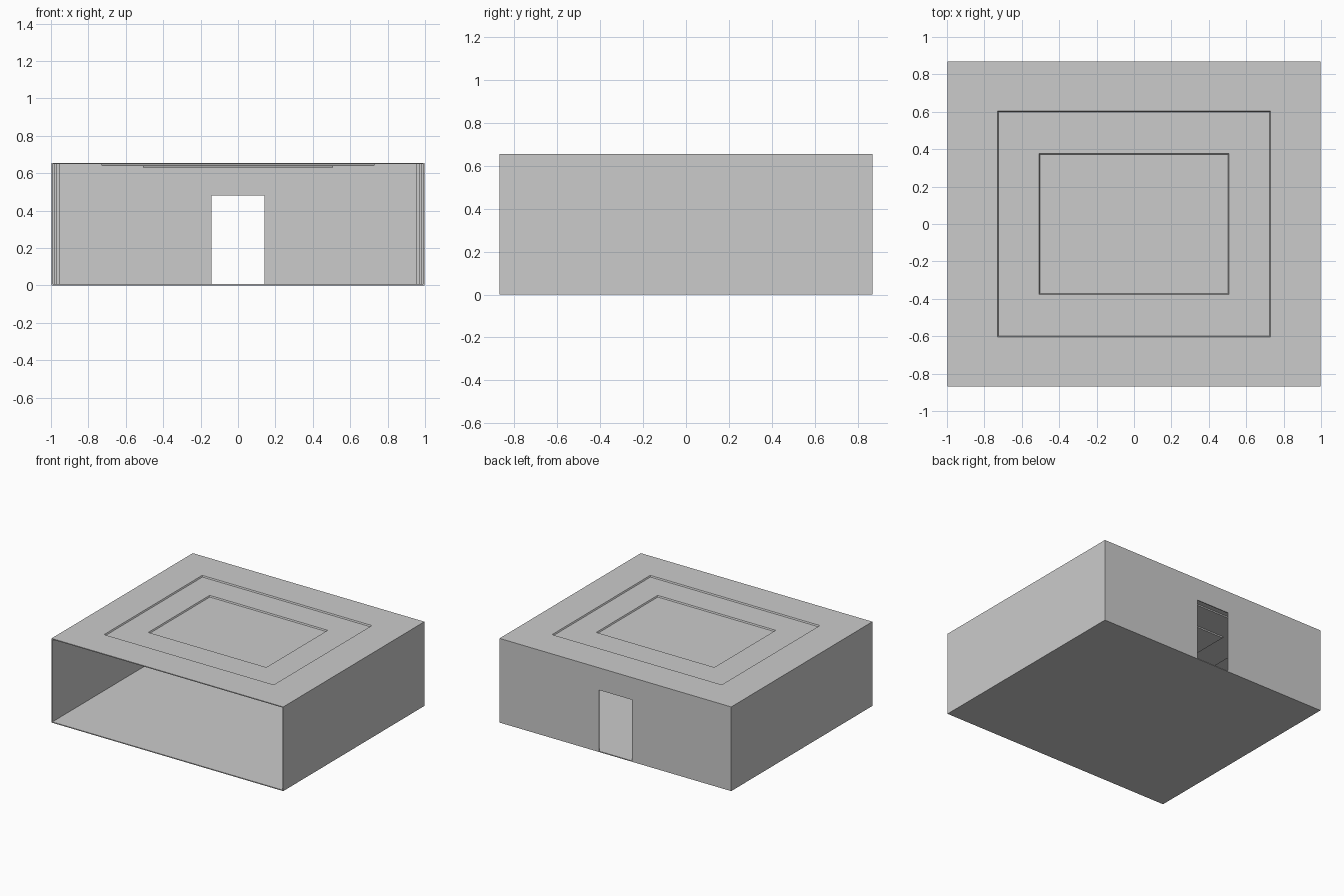
import bpy
import bmesh

cube = bpy.data.objects.get("Cube")
if cube:
    bpy.data.objects.remove(cube)

HX, HY, TOP = 0.997, 0.868, 0.655   # half width, half depth, height
T = 0.007                           # shell thickness

grey = bpy.data.materials.new("plain grey")
grey.use_nodes = True
colour = (0.6, 0.6, 0.6, 1)
grey.diffuse_color = colour
grey.node_tree.nodes["Principled BSDF"].inputs["Base Color"].default_value = colour


def finish(name, bm):
    mesh = bpy.data.meshes.new(name)
    bm.to_mesh(mesh)
    bm.free()
    mesh.materials.append(grey)
    obj = bpy.data.objects.new(name, mesh)
    bpy.context.collection.objects.link(obj)
    return obj


def box(name, lo, hi):
    bm = bmesh.new()
    bmesh.ops.create_cube(bm, size=1)
    for v in bm.verts:
        v.co = [(a + b) / 2 + c * (b - a) for a, b, c in zip(lo, hi, v.co)]
    return finish(name, bm)


# Floor slab
box("floor", (-HX, -HY, 0), (HX, HY, T))

# Side walls and stepped trims in the back corners
for side, sign in (("left", 1), ("right", -1)):
    def side_box(name, inner, outer, y0, y1):
        a, b = sorted((sign * inner, sign * outer))
        box(f"{side}_{name}", (a, y0, T), (b, y1, TOP - T))

    side_box("wall", HX - T, HX, -HY, HY)
    steps = [(0.952, 0.015), (0.97, 0.03), (0.981, 0.045)]
    for i, (inner, depth) in enumerate(steps):
        outer = steps[i + 1][0] if i < 2 else HX - T
        side_box(f"corner_trim_{i + 1}", inner, outer, HY - T - depth, HY - T)

# Back wall: one outline around the doorway, extruded to thickness
DOOR_X, DOOR_Z = 0.142, 0.482
half = [(DOOR_X, DOOR_Z), (DOOR_X, T), (HX - T, T), (HX - T, TOP - T)]
outline = half + [(-x, z) for x, z in reversed(half)]
bm = bmesh.new()
face = bm.faces.new([bm.verts.new((x, HY - T, z)) for x, z in outline])
extruded = bmesh.ops.extrude_face_region(bm, geom=[face])["geom"]
bmesh.ops.translate(bm, vec=(0, T, 0),
                    verts=[g for g in extruded if isinstance(g, bmesh.types.BMVert)])
bmesh.ops.recalc_face_normals(bm, faces=bm.faces)
finish("back_wall", bm)

# Roof: nested rectangles stepping down into a two-level tray
levels = [(HX, HY, TOP), (0.73, 0.603, TOP), (0.725, 0.598, TOP - 0.01),
          (0.508, 0.377, TOP - 0.01), (0.503, 0.372, TOP - 0.02)]
bm = bmesh.new()
rings = [[bm.verts.new((sx * x, sy * y, z))
          for sx, sy in ((-1, -1), (1, -1), (1, 1), (-1, 1))]
         for x, y, z in levels]
for a, b in zip(rings, rings[1:]):
    for i in range(4):
        j = (i + 1) % 4
        bm.faces.new((a[i], a[j], b[j], b[i]))
bm.faces.new(rings[-1])
roof = finish("tray_roof", bm)
shell = roof.modifiers.new("thickness", "SOLIDIFY")
shell.thickness = T
shell.offset = -1
